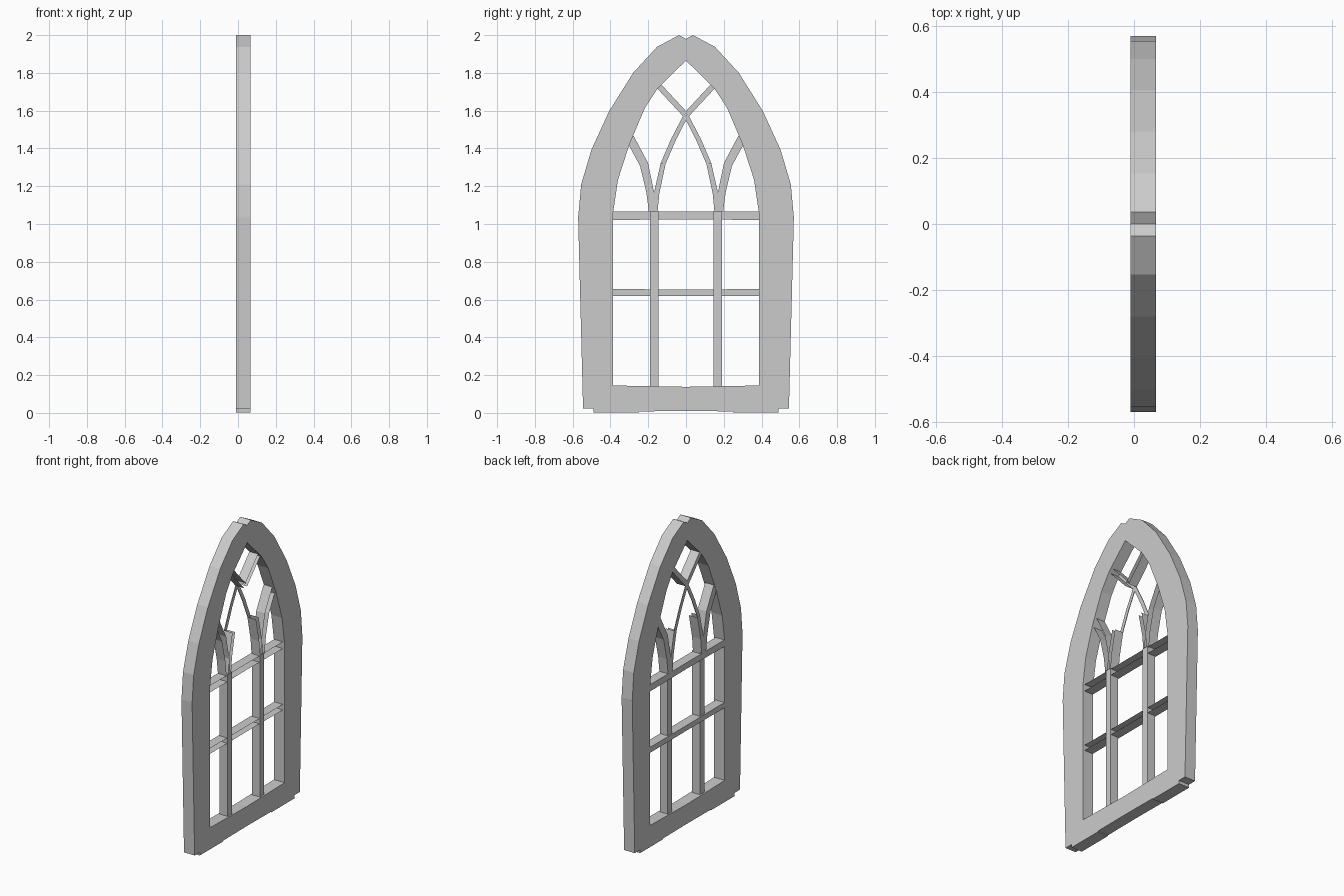
import bpy, bmesh
from mathutils import Vector

if "Cube" in bpy.data.objects:
    bpy.data.objects.remove(bpy.data.objects["Cube"])

X0, X1 = -0.01, 0.067      # frame depth


def finish(name, bm):
    """Make an object from a half model and mirror it across y = 0."""
    me = bpy.data.meshes.new(name)
    bm.to_mesh(me)
    bm.free()
    ob = bpy.data.objects.new(name, me)
    bpy.context.collection.objects.link(ob)
    mod = ob.modifiers.new("mirror", 'MIRROR')
    mod.use_axis = (False, True, False)
    mod.merge_threshold = 0.0005
    return ob


def bar(name, path, widths, x0, x1, open_front=False):
    """Bar along a (y, z) path; open_front leaves the +x side as a channel."""
    bm = bmesh.new()
    pts = [Vector(p) for p in path]
    rings = []
    for i, p in enumerate(pts):
        t = (pts[min(i + 1, len(pts) - 1)] - pts[max(i - 1, 0)]).normalized()
        n = Vector((-t.y, t.x)) * widths[i] / 2
        a, b = p + n, p - n
        rings.append([bm.verts.new(c) for c in (
            (x0, a.x, a.y), (x0, b.x, b.y), (x1, b.x, b.y), (x1, a.x, a.y))])
    for r, s in zip(rings, rings[1:]):
        for k in range(4):
            if open_front and k == 2:
                continue
            m = (k + 1) % 4
            bm.faces.new((r[k], r[m], s[m], s[k]))
    bmesh.ops.recalc_face_normals(bm, faces=bm.faces)
    return finish(name, bm)


# Pointed frame: half outline extruded through the wall depth
outer = [(0, .01), (.25, .008), (.25, .003), (.49, .003), (.49, .024), (.545, .024),
         (.571, 1.035), (.555, 1.21), (.50, 1.395), (.407, 1.597), (.28, 1.80),
         (.153, 1.938), (.037, 2.0), (0, 1.98)]
inner = [(0, 1.865), (.148, 1.72), (.217, 1.616), (.30, 1.42), (.36, 1.235),
         (.386, 1.06), (.386, .145), (0, .138)]
bm = bmesh.new()
face = bm.faces.new([bm.verts.new((X0, y, z)) for y, z in outer + inner])
ext = bmesh.ops.extrude_face_region(bm, geom=[face], use_keep_orig=True)
for v in ext["geom"]:
    if isinstance(v, bmesh.types.BMVert):
        v.co.x = X1
seam = [f for f in bm.faces if all(abs(v.co.y) < 1e-5 for v in f.verts)]
bmesh.ops.recalc_face_normals(bm, faces=bm.faces)
bmesh.ops.delete(bm, geom=seam, context='FACES_ONLY')
finish("arched_frame", bm)

# Upright mullions
bar("mullion", [(.167, .14), (.167, 1.07)], [.045, .045], 0.0, 0.057)

# Horizontal glazing bars, open on the +x side
bar("lower_glazing_bar", [(0, .637), (.39, .637)], [.034, .036], -.008, .055, True)
bar("upper_glazing_bar", [(0, 1.045), (.39, 1.043)], [.04, .044], -.008, .055, True)

# Tracery: outer branches, inner arch feet, flat arch strips, crossing tips
bar("outer_branch", [(.176, 1.06), (.19, 1.17), (.222, 1.315), (.297, 1.455)],
    [.04, .04, .045, .046], -.008, .055, True)
bar("inner_arch_foot", [(.166, 1.06), (.155, 1.165), (.121, 1.32)],
    [.03, .028, .026], -.008, .055, True)
bar("inner_arch_strip", [(.121, 1.32), (.065, 1.45), (0, 1.575)],
    [.026, .025, .024], -.008, -.004)
bar("crossing_tip", [(.004, 1.58), (.146, 1.733)], [.03, .03], -.008, .055, True)
